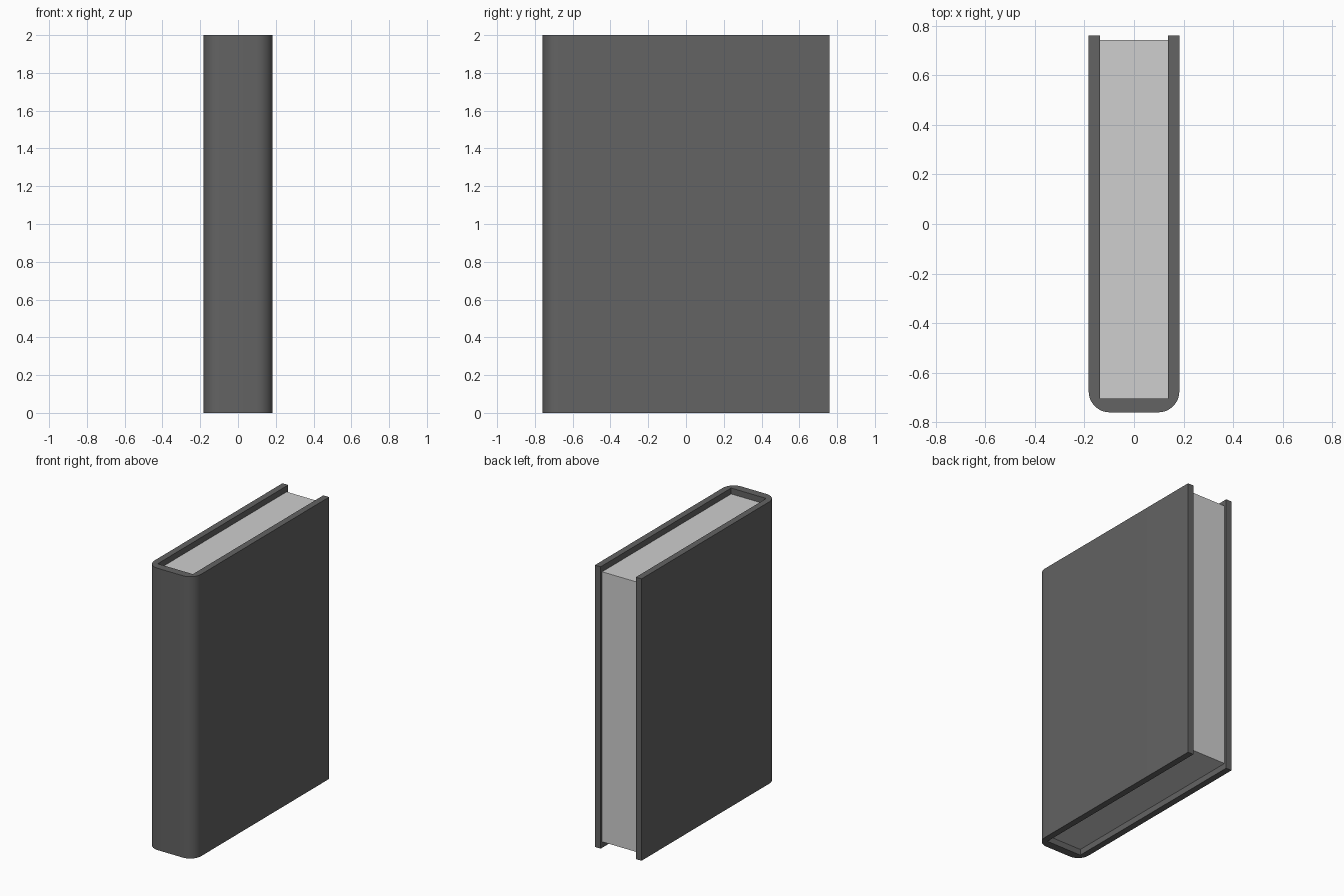
import bpy, bmesh, math

if "Cube" in bpy.data.objects:
    bpy.data.objects.remove(bpy.data.objects["Cube"])

W, D, H = 0.183, 0.76, 2.0      # half width, half depth, height
BOARD, SPINE_IN, R = 0.045, -0.703, 0.085


def material(name, value):
    m = bpy.data.materials.new(name)
    m.diffuse_color = (value, value, value, 1)
    m.use_nodes = True
    m.node_tree.nodes["Principled BSDF"].inputs["Base Color"].default_value = m.diffuse_color
    return m


def extrude_profile(name, points, z0, z1, mat):
    bm = bmesh.new()
    face = bm.faces.new([bm.verts.new((x, y, z0)) for x, y in points])
    ext = bmesh.ops.extrude_face_region(bm, geom=[face])
    verts = [g for g in ext["geom"] if isinstance(g, bmesh.types.BMVert)]
    bmesh.ops.translate(bm, verts=verts, vec=(0, 0, z1 - z0))
    bmesh.ops.recalc_face_normals(bm, faces=bm.faces)
    mesh = bpy.data.meshes.new(name)
    bm.to_mesh(mesh)
    bm.free()
    mesh.materials.append(mat)
    obj = bpy.data.objects.new(name, mesh)
    bpy.context.collection.objects.link(obj)
    return obj


cover_mat = material("dark grey cover", 0.125)
page_mat = material("pale grey paper", 0.62)

# Cover: U-shaped profile with rounded spine corners
steps = 8
arc = [(W - R + R * math.cos(a), -D + R - R * math.sin(a))
       for a in (math.pi / 2 * i / steps for i in range(steps + 1))]
half = [(W - BOARD, SPINE_IN), (W - BOARD, D), (W, D)] + arc
profile = half + [(-x, y) for x, y in reversed(half)]
cover = extrude_profile("cover", profile, 0, H, cover_mat)
bpy.context.view_layer.objects.active = cover
cover.select_set(True)
bpy.ops.object.shade_smooth_by_angle(angle=math.radians(30))

# Page block: set back from the cover edges
px = W - BOARD
extrude_profile("page_block",
                [(-px, SPINE_IN), (px, SPINE_IN), (px, 0.743), (-px, 0.743)],
                0.042, H - 0.042, page_mat)
